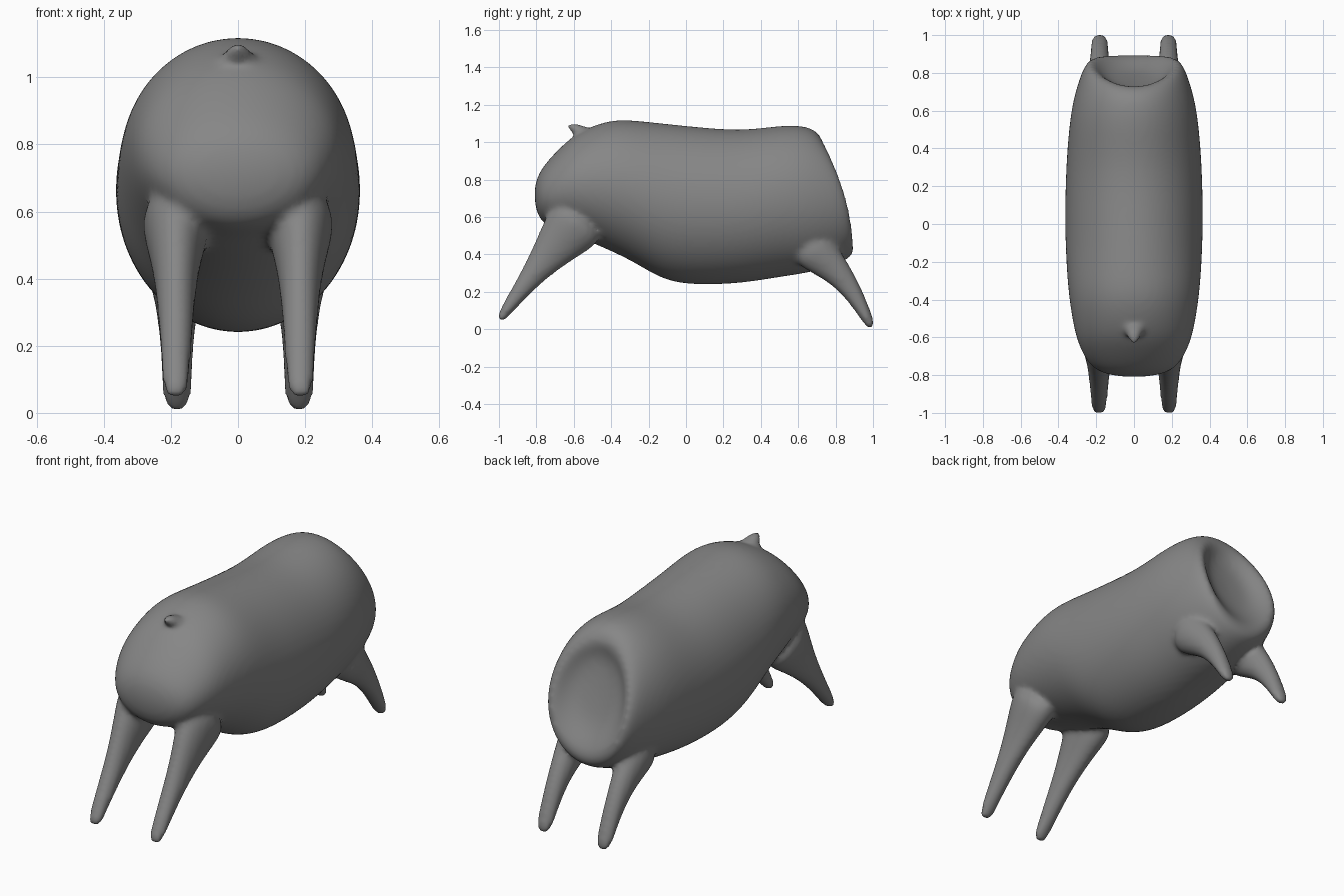
import bpy
import bmesh
from math import cos, sin, tau
from mathutils import Vector

old = bpy.data.objects.get("Cube")
if old:
    bpy.data.objects.remove(old)

SIDES = 24

grey = bpy.data.materials.new("plain grey")
grey.use_nodes = True
grey.diffuse_color = (0.24, 0.24, 0.24, 1)
grey.node_tree.nodes["Principled BSDF"].inputs["Base Color"].default_value = grey.diffuse_color


def loft(bm, rings):
    """Skin a closed tube through rings of points, with capped ends."""
    loops = [[bm.verts.new(p) for p in ring] for ring in rings]
    for a, b in zip(loops, loops[1:]):
        for i in range(SIDES):
            j = (i + 1) % SIDES
            bm.faces.new((a[i], a[j], b[j], b[i]))
    bm.faces.new(loops[0][::-1])
    bm.faces.new(loops[-1])


def trunk_ring(y_top, y_low, top, low, half, bow=0.0):
    """Upright oval that may lean, and whose sides may bow backwards."""
    pts = []
    for i in range(SIDES):
        c, s = cos(tau * i / SIDES), sin(tau * i / SIDES)
        pts.append((1.01 * half * c,
                    (y_top + y_low) / 2 + (y_top - y_low) / 2 * s + bow * c * c,
                    (top + low) / 2 + 1.01 * (top - low) / 2 * s))
    return pts


def limb(bm, x, path):
    """Tube through (y, z, half width, half thickness) stations."""
    mids = [Vector((x, y, z)) for y, z, _, _ in path]
    rings = []
    for k, (_, _, w, t) in enumerate(path):
        along = (mids[min(k + 1, len(path) - 1)] - mids[max(k - 1, 0)]).normalized()
        across = Vector((1, 0, 0))
        up = along.cross(across)
        rings.append([mids[k] + across * w * cos(tau * i / SIDES) + up * t * sin(tau * i / SIDES)
                      for i in range(SIDES)])
    loft(bm, rings)


bm = bmesh.new()

# Trunk: y, top, underside, half width
trunk = [(-0.81, 0.75, 0.69, 0.05), (-0.795, 0.82, 0.61, 0.16),
         (-0.75, 0.89, 0.55, 0.235), (-0.66, 0.985, 0.53, 0.285),
         (-0.57, 1.06, 0.49, 0.315), (-0.40, 1.125, 0.42, 0.343),
         (-0.26, 1.115, 0.35, 0.355), (-0.12, 1.1, 0.26, 0.362),
         (0.05, 1.082, 0.235, 0.366), (0.3, 1.06, 0.245, 0.36),
         (0.5, 1.09, 0.28, 0.345)]
rings = [trunk_ring(y, y, top, low, half) for y, top, low, half in trunk]

# Leaning rear end with a raised rim and a shallow hollow
rings += [trunk_ring(0.61, 0.68, 1.09, 0.305, 0.325),
          trunk_ring(0.67, 0.82, 1.075, 0.35, 0.29, 0.02),
          trunk_ring(0.71, 0.89, 1.045, 0.39, 0.258, 0.04),
          trunk_ring(0.735, 0.9, 0.995, 0.44, 0.222, 0.045),
          trunk_ring(0.715, 0.87, 0.93, 0.5, 0.175, 0.015),
          trunk_ring(0.73, 0.80, 0.84, 0.6, 0.10)]
loft(bm, rings)

# Legs, mirrored left and right
front_leg = [(-1.0, 0.045, 0.02, 0.012), (-0.985, 0.065, 0.04, 0.026),
             (-0.93, 0.145, 0.044, 0.04), (-0.84, 0.265, 0.052, 0.058),
             (-0.74, 0.39, 0.062, 0.095), (-0.65, 0.5, 0.085, 0.14),
             (-0.54, 0.62, 0.12, 0.18)]
back_leg = [(0.995, 0.003, 0.02, 0.012), (0.982, 0.03, 0.042, 0.027),
            (0.955, 0.085, 0.046, 0.036), (0.9, 0.185, 0.05, 0.05),
            (0.83, 0.285, 0.058, 0.07), (0.74, 0.375, 0.075, 0.1),
            (0.63, 0.47, 0.1, 0.13)]
for side in (-1, 1):
    limb(bm, side * 0.185, front_leg)
    limb(bm, side * 0.182, back_leg)

# Tail stub
limb(bm, 0, [(-0.635, 1.095, 0.012, 0.012), (-0.61, 1.083, 0.03, 0.024),
             (-0.57, 1.06, 0.05, 0.034), (-0.52, 1.03, 0.07, 0.05)])

bmesh.ops.recalc_face_normals(bm, faces=bm.faces)
mesh = bpy.data.meshes.new("body")
bm.to_mesh(mesh)
bm.free()
mesh.materials.append(grey)
body = bpy.data.objects.new("body", mesh)
bpy.context.collection.objects.link(body)

# Round the parts, fuse them into one skin and soften the joints
rounding = body.modifiers.new("rounding", "SUBSURF")
rounding.levels = rounding.render_levels = 2
fuse = body.modifiers.new("fuse", "REMESH")
fuse.mode = "VOXEL"
fuse.voxel_size = 0.014
fuse.use_smooth_shade = True
soften = body.modifiers.new("soften", "SMOOTH")
soften.factor = 0.5
soften.iterations = 10
